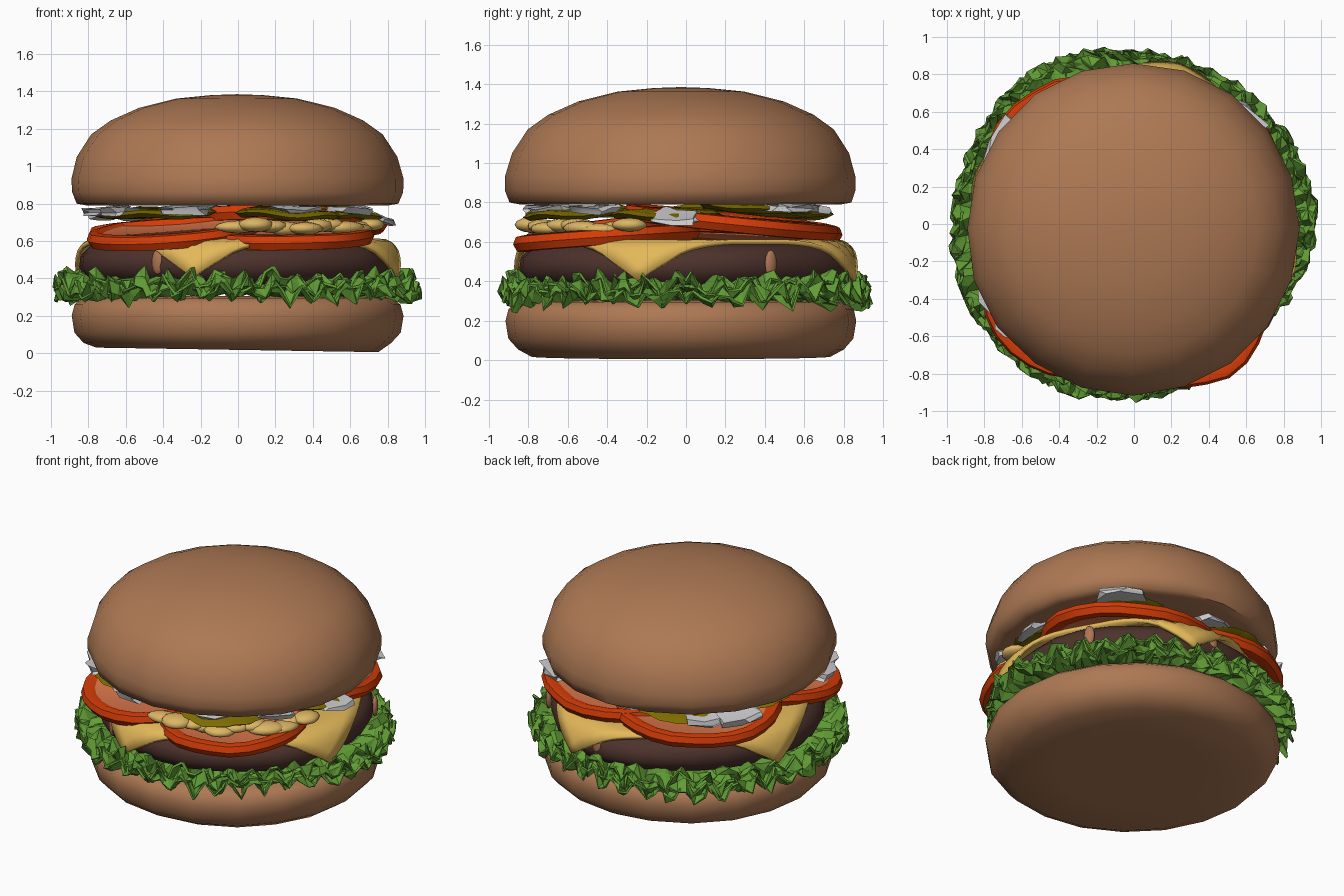
import bpy, bmesh, math, random
from mathutils import Vector, Matrix, noise

if "Cube" in bpy.data.objects:
    bpy.data.objects.remove(bpy.data.objects["Cube"])

random.seed(4)
U = random.uniform


def material(name, r, g, b):
    m = bpy.data.materials.new(name)
    m.diffuse_color = (r, g, b, 1)
    m.use_nodes = True
    m.node_tree.nodes["Principled BSDF"].inputs["Base Color"].default_value = m.diffuse_color
    return m


BUN = material("toasted bun", 0.42, 0.19, 0.088)
LETTUCE = material("lettuce green", 0.12, 0.335, 0.036)
MEAT = material("grilled meat", 0.075, 0.032, 0.025)
FAT = material("meat juice", 0.42, 0.18, 0.09)
CHEESE = material("cheese yellow", 0.77, 0.48, 0.10)
SKIN = material("tomato red", 0.66, 0.045, 0.002)
FLESH = material("tomato flesh", 0.78, 0.20, 0.075)
PICKLE = material("pickle olive", 0.21, 0.15, 0.0)
ONION = material("onion white", 0.60, 0.60, 0.62)
SAUCE = material("mustard sauce", 0.73, 0.47, 0.13)


def finish(bm, name, mats, smooth=40, matrix=None):
    bmesh.ops.recalc_face_normals(bm, faces=bm.faces)
    if matrix:
        bm.transform(matrix)
    me = bpy.data.meshes.new(name)
    bm.to_mesh(me)
    bm.free()
    for m in mats:
        me.materials.append(m)
    if smooth:
        me.polygons.foreach_set("use_smooth", [True] * len(me.polygons))
        me.set_sharp_from_angle(angle=math.radians(smooth))
    ob = bpy.data.objects.new(name, me)
    bpy.context.collection.objects.link(ob)
    return ob


def lathe(profile, segs, wobble=None):
    """Closed solid of revolution; profile runs from axis to axis."""
    bm = bmesh.new()
    rings = []
    for r, z in profile:
        if r == 0:
            rings.append([bm.verts.new((0, 0, z))] * segs)
            continue
        ring = []
        for i in range(segs):
            a = 2 * math.pi * i / segs
            k = wobble(a, z) if wobble else 1
            ring.append(bm.verts.new((r * k * math.cos(a), r * k * math.sin(a), z)))
        rings.append(ring)
    for lo, hi in zip(rings, rings[1:]):
        for i in range(segs):
            j = (i + 1) % segs
            vs = list(dict.fromkeys((lo[i], lo[j], hi[j], hi[i])))
            bm.faces.new(vs)
    return bm


def organic(amount, seed):
    return lambda a, z: 1 + amount * noise.noise(
        Vector((1.6 * math.cos(a) + seed, 1.6 * math.sin(a), 3 * z)))


def tilted(x, y, z, degrees=0, toward=0, spin=0):
    """Place at x, y, z with the top leaning toward a compass direction."""
    t = math.radians(toward)
    axis = Vector((-math.sin(t), math.cos(t), 0))
    return (Matrix.Translation((x, y, z)) @ Matrix.Rotation(math.radians(degrees), 4, axis)
            @ Matrix.Rotation(math.radians(spin), 4, 'Z'))


# buns
place = Matrix.Translation((-0.005, -0.025, 0))
bm = lathe([(0, 0.012), (0.45, 0.01), (0.76, 0.02), (0.83, 0.055), (0.88, 0.11), (0.893, 0.2),
            (0.875, 0.26), (0.83, 0.295), (0.5, 0.305), (0, 0.305)], 20, organic(0.02, 3))
for v in bm.verts:
    if v.co.z < 0.03:
        v.co.z = 0.018 - 0.016 * v.co.x
finish(bm, "bottom_bun", [BUN], 60, place)
finish(lathe([(0, 0.80), (0.6, 0.80), (0.81, 0.79), (0.865, 0.80), (0.888, 0.86), (0.89, 0.93),
              (0.855, 1.05), (0.775, 1.17), (0.67, 1.245), (0.52, 1.312), (0.32, 1.362),
              (0.14, 1.38), (0, 1.385)], 20, organic(0.015, 8)), "top_bun", [BUN], 60, place)

# lettuce: three ruffled leaves with an uneven outline
EDGE = [0.99, 0.96, 0.94, 0.93, 0.94, 0.98, 0.99, 0.97,
        0.99, 1.01, 0.99, 0.98, 0.95, 0.92, 0.89, 0.93]


def edge_radius(a):
    t = a / (2 * math.pi) * 16
    i, f = int(t), t - int(t)
    return EDGE[i % 16] * (1 - f) + EDGE[(i + 1) % 16] * f


for k, (base, size) in enumerate([(0.325, 0.985), (0.355, 0.985), (0.39, 0.95)]):
    bm, n, rings = bmesh.new(), 140, []
    for f, amp in [(0.5, 0.005), (0.84, 0.025), (0.92, 0.045), (0.97, 0.055), (1.0, 0.05)]:
        ring = []
        for i in range(n):
            a = 2 * math.pi * (i + U(-0.35, 0.35) + 0.4 * k) / n
            a %= 2 * math.pi
            r = min(0.993, edge_radius(a) * size * f + U(-0.025, 0.025) * (f > 0.9))
            z = base + amp * (0.7 * math.sin(i * math.pi * 0.55 + k) + U(-0.8, 0.8))
            ring.append(bm.verts.new((r * math.cos(a), r * math.sin(a), z)))
        rings.append(ring)
    for lo, hi in zip(rings, rings[1:]):
        for i in range(n):
            j = (i + 1) % n
            bm.faces.new((lo[i], lo[j], hi[j]))
            bm.faces.new((lo[i], hi[j], hi[i]))
    ob = finish(bm, f"lettuce_leaf_{k + 1}", [LETTUCE], 0)
    solid = ob.modifiers.new("thickness", 'SOLIDIFY')
    solid.thickness, solid.offset = 0.015, 0

# patty and juice drips
finish(lathe([(0, 0.37), (0.72, 0.37), (0.81, 0.40), (0.845, 0.46), (0.84, 0.52), (0.79, 0.57),
              (0.7, 0.588), (0, 0.588)], 28, organic(0.05, 1)), "patty", [MEAT], 50)
for i, (deg, z) in enumerate([(31, 0.49), (85, 0.49), (-121, 0.49)]):
    bm = bmesh.new()
    bmesh.ops.create_uvsphere(bm, u_segments=10, v_segments=6, radius=1)
    a = math.radians(deg)
    m = (Matrix.Translation((0.835 * math.cos(a), 0.835 * math.sin(a), z))
         @ Matrix.Rotation(a, 4, 'Z') @ Matrix.Diagonal((0.02, 0.035, 0.07, 1)))
    finish(bm, f"juice_drip_{i + 1}", [FAT], 60, m)

# cheese: square slice whose corners fold over the patty
bm = bmesh.new()
bmesh.ops.create_grid(bm, x_segments=20, y_segments=20, size=0.765)
bm.transform(Matrix.Rotation(math.radians(29), 4, 'Z'))
for v in bm.verts:
    r = v.co.length
    v.co.z = 0.6
    over = r - 0.78
    if over > 0:
        new_r = 0.78 + 0.11 * (1 - math.exp(-over * 9))
        v.co.x *= new_r / r
        v.co.y *= new_r / r
        v.co.z -= 0.66 * over * min(1, 0.35 + over * 4)
cheese = finish(bm, "cheese_slice", [CHEESE], 60)
solid = cheese.modifiers.new("thickness", 'SOLIDIFY')
solid.thickness, solid.offset = 0.025, 0

# tomato slices: red skin rim, inset flesh on the faces
for i, (x, y, z, r, lean, toward) in enumerate([(0.27, -0.41, 0.62, 0.47, 4, -100),
                                                (-0.34, -0.37, 0.645, 0.46, 8, 235),
                                                (0.23, 0.22, 0.70, 0.56, 6, 80),
                                                (-0.29, 0.28, 0.66, 0.51, 4, 135)]):
    bm = lathe([(0, -0.03), (r - 0.09, -0.03), (r - 0.06, -0.042), (r - 0.02, -0.038), (r, 0),
                (r - 0.015, 0.036), (r - 0.055, 0.042), (r - 0.085, 0.026), (0, 0.026)],
               24, organic(0.05, i * 5))
    for f in bm.faces:
        f.material_index = int(f.calc_center_median().xy.length < r - 0.12)
    finish(bm, f"tomato_slice_{i + 1}", [SKIN, FLESH], 45, tilted(x, y, z, lean, toward))

# pickle slices with crinkled edges
for i, (x, y, z, toward) in enumerate([(-0.40, -0.44, 0.75, 230), (0.27, -0.54, 0.75, -60), (0.50, -0.1, 0.745, 0),
                                       (0.36, 0.36, 0.775, 45), (-0.28, 0.46, 0.75, 110), (-0.50, 0.08, 0.75, 180)]):
    bm = lathe([(0, -0.02), (0.25, -0.02), (0.285, 0), (0.25, 0.02), (0, 0.02)], 36,
               lambda a, _: 1 + 0.03 * math.sin(a * 12))
    for v in bm.verts:
        v.co.z += 0.012 * math.sin(v.co.x * 13 + i) * math.cos(v.co.y * 11)
    finish(bm, f"pickle_slice_{i + 1}", [PICKLE], 35, tilted(x, y, z, 3, toward))

# sauce: lumpy string squeezed along the front right rim
bm = bmesh.new()
for i in range(11):
    t = i / 10
    a = math.radians(-90 + 68 * t)
    r = 0.76 + 0.03 * math.sin(i * 1.9)
    m = (Matrix.Translation((r * math.cos(a), r * math.sin(a), 0.675 + 0.012 * math.sin(i * 1.4)))
         @ Matrix.Rotation(a + U(-0.3, 0.3), 4, 'Z')
         @ Matrix.Diagonal((U(0.06, 0.09), U(0.09, 0.13), U(0.03, 0.042), 1)))
    bmesh.ops.create_icosphere(bm, subdivisions=2, radius=1, matrix=m)
finish(bm, "mustard_sauce", [SAUCE], 60)

# chopped onion: bent, chipped slabs (angle, radius, height, lean)
chips = [(-143, 0.84, 0.76, 4), (-112, 0.78, 0.765, 5), (-64, 0.76, 0.76, 6), (-38, 0.78, 0.765, 5),
         (-4, 0.76, 0.72, 26), (45, 0.80, 0.772, 5), (98, 0.68, 0.765, 5), (134, 0.78, 0.735, 12),
         (148, 0.83, 0.745, 14), (207, 0.83, 0.755, 5)]
for i, (deg, r, z, lean) in enumerate(chips):
    bm = bmesh.new()
    bmesh.ops.create_cube(bm, size=1)
    bmesh.ops.subdivide_edges(bm, edges=bm.edges[:], cuts=1, use_grid_fill=True)
    bm.transform(Matrix.Diagonal((U(0.12, 0.17), U(0.2, 0.27), 0.038, 1)))
    for v in bm.verts:
        v.co.x -= 2.2 * v.co.y ** 2
        v.co += Vector((U(-0.02, 0.02), U(-0.03, 0.03), U(-0.009, 0.009)))
    a = math.radians(deg)
    finish(bm, f"onion_chip_{i + 1}", [ONION], 30,
           tilted(r * math.cos(a), r * math.sin(a), z, lean, deg, deg + U(-15, 15)))
